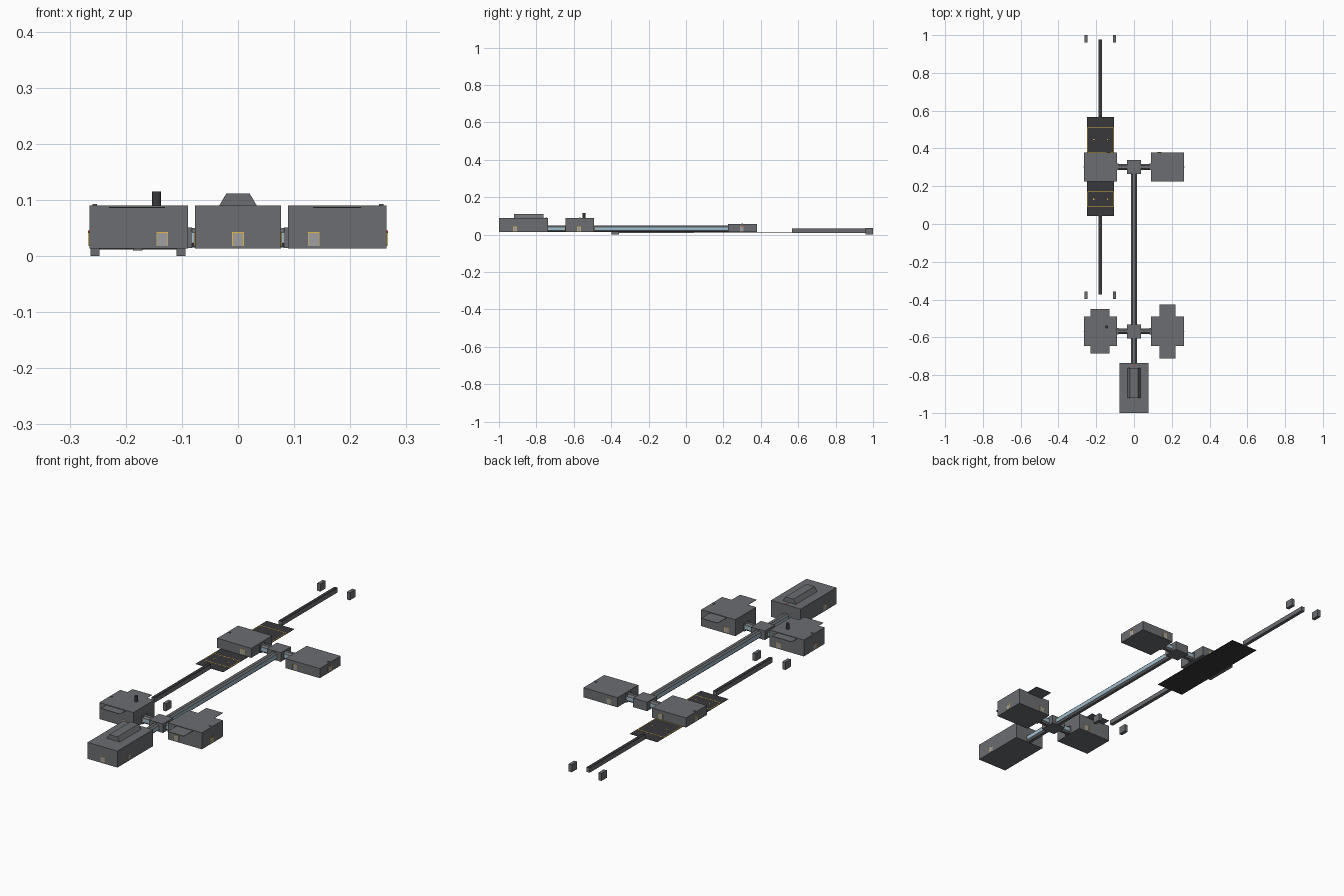
import bpy, bmesh, math

if "Cube" in bpy.data.objects:
    bpy.data.objects.remove(bpy.data.objects["Cube"])


def mat(name, c):
    m = bpy.data.materials.new(name)
    m.diffuse_color = (*c, 1)
    m.use_nodes = True
    m.node_tree.nodes["Principled BSDF"].inputs["Base Color"].default_value = m.diffuse_color
    return m


WALL = mat("wall_grey", (0.15, 0.155, 0.165))
DARK = mat("dark_metal", (0.04, 0.04, 0.045))
GLASS = mat("glass", (0.35, 0.5, 0.6))
PALE = mat("door_panel", (0.35, 0.35, 0.36))
YELLOW = mat("yellow_trim", (0.8, 0.5, 0.05))
RED = mat("red_light", (0.8, 0.05, 0.04))


def finish(name, bm, m):
    bmesh.ops.recalc_face_normals(bm, faces=bm.faces)
    me = bpy.data.meshes.new(name)
    bm.to_mesh(me)
    bm.free()
    ob = bpy.data.objects.new(name, me)
    bpy.context.collection.objects.link(ob)
    me.materials.append(m)
    return ob


def box(name, x0, x1, y0, y1, z0, z1, m=WALL):
    bm = bmesh.new()
    bmesh.ops.create_cube(bm, size=1)
    for v in bm.verts:
        v.co = ((x0 + x1) / 2 + v.co.x * (x1 - x0),
                (y0 + y1) / 2 + v.co.y * (y1 - y0),
                (z0 + z1) / 2 + v.co.z * (z1 - z0))
    return finish(name, bm, m)


def prism(name, profile, a, b, along_y=True, m=WALL):
    """Extrude a (side, z) profile along y or x."""
    bm = bmesh.new()
    vs = [bm.verts.new((p, a, z) if along_y else (a, p, z)) for p, z in profile]
    f = bm.faces.new(vs)
    r = bmesh.ops.extrude_face_region(bm, geom=[f])
    d = (0, b - a, 0) if along_y else (b - a, 0, 0)
    bmesh.ops.translate(bm, vec=d, verts=[g for g in r["geom"] if isinstance(g, bmesh.types.BMVert)])
    return finish(name, bm, m)


def door(name, pos, axis, s):
    """Door panel with yellow frame on a wall plane; axis is the wall normal."""
    def piece(n, u0, u1, z0, z1, t, m):
        d = sorted((pos[axis] - s * 0.001, pos[axis] + s * t))
        u = pos[1 - axis]
        if axis == 1:
            box(n, u + u0, u + u1, d[0], d[1], z0, z1, m)
        else:
            box(n, d[0], d[1], u + u0, u + u1, z0, z1, m)
    piece(name + "_panel", -0.009, 0.009, 0.018, 0.041, 0.0006, PALE)
    for e in (-1, 1):
        lo, hi = sorted((e * 0.009, e * 0.0105))
        piece(name + "_jamb", lo, hi, 0.018, 0.0425, 0.001, YELLOW)
    piece(name + "_lintel", -0.009, 0.009, 0.041, 0.0425, 0.001, YELLOW)


# Command module with roof lantern
box("command_module", -0.077, 0.077, -1.0, -0.737, 0.013, 0.09)
prism("roof_lantern", [(-0.034, 0.089), (0.034, 0.089), (0.021, 0.111), (-0.021, 0.111)], -0.92, -0.763)
door("command_front_door", (0, -1.0), 1, -1)
for s in (-1, 1):
    door("command_side_door", (s * 0.077, -0.914), 0, s)
box("command_light", -0.004, 0.004, -0.75, -0.744, 0.089, 0.0915, RED)

# Four side modules with doors and marker lights
for s in (-1, 1):
    for yc, top, tag in ((-0.568, 0.09, "front"), (0.302, 0.058, "rear")):
        x0, x1 = sorted((s * 0.089, s * 0.265))
        box(tag + "_module", x0, x1, yc - 0.077, yc + 0.077, 0.013, top)
        for e in (-1, 1):
            door(tag + "_module_door", (s * 0.135, yc + e * 0.077), 1, e)
        door(tag + "_outer_door", (s * 0.265, yc - 0.004), 0, s)
        box(tag + "_roof_lamp", s * 0.255 - 0.004, s * 0.255 + 0.004, yc - 0.004, yc + 0.004,
            top - 0.001, top + 0.0025)
        x0, x1 = sorted((s * 0.264, s * 0.267))
        box(tag + "_marker", x0, x1, yc - 0.002, yc + 0.002, 0.041, 0.045, RED)

# Canopy slabs through the front modules
box("left_canopy", -0.23, -0.13, -0.685, -0.45, 0.0855, 0.0875)
box("right_canopy", 0.134, 0.219, -0.712, -0.425, 0.0855, 0.0875)

# Ribbed chimney
bm = bmesh.new()
bmesh.ops.create_cone(bm, cap_ends=True, segments=16, radius1=0.008, radius2=0.008, depth=0.03)
bmesh.ops.translate(bm, vec=(-0.145, -0.545, 0.1), verts=bm.verts)
finish("chimney", bm, DARK)

# Corridors: chamfered tube with glazed side strips
def corridor(name, c, a, b, along_y):
    w, lo, hi, k = 0.015, 0.015, 0.05, 0.008
    prof = [(c - w, lo + k), (c - w + k, lo), (c + w - k, lo), (c + w, lo + k),
            (c + w, hi - k), (c + w - k, hi), (c - w + k, hi), (c - w, hi - k)]
    ob = prism(name, prof, a, b, along_y)
    ob.data.materials.append(GLASS)
    for p in ob.data.polygons:
        side = abs(p.normal.x if along_y else p.normal.y)
        if side > 0.9:
            p.material_index = 1


corridor("main_corridor", 0, -0.74, 0.302, True)
for yc in (-0.568, 0.302):
    corridor("cross_corridor", yc, -0.092, 0.092, False)
    # Hub with collars
    box("hub", -0.036, 0.036, yc - 0.037, yc + 0.037, 0.013, 0.055)
    for s in (-1, 1):
        x0, x1 = sorted((s * 0.082, s * 0.09))
        box("corridor_collar", x0, x1, yc - 0.017, yc + 0.017, 0.014, 0.051)

# Station platform with yellow markings
box("platform", -0.248, -0.106, 0.042, 0.566, 0.0115, 0.0135, DARK)
for y0, y1 in ((0.38, 0.513), (0.092, 0.17)):
    for y in (y0, y1):
        box("platform_line", -0.246, -0.108, y - 0.0015, y + 0.0015, 0.013, 0.014, YELLOW)
    for x in (-0.245, -0.109):
        box("platform_edge", x - 0.0015, x + 0.0015, y0, y1, 0.013, 0.014, YELLOW)
    for x in (-0.213, -0.141):
        ym = (y0 + y1) / 2
        box("platform_stud", x - 0.003, x + 0.003, ym - 0.003, ym + 0.003, 0.013, 0.0145, YELLOW)

# Track beams and end blocks
for y0, y1 in ((0.566, 0.978), (-0.372, 0.042)):
    box("track_beam", -0.187, -0.17, y0, y1, 0.01, 0.031)
    box("track_top", -0.186, -0.171, y0, y1, 0.0305, 0.032, DARK)
for y0, y1 in ((0.96, 1.0), (-0.398, -0.358)):
    for x in (-0.255, -0.102):
        box("end_block", x - 0.008, x + 0.008, y0, y1, 0.0, 0.035)
